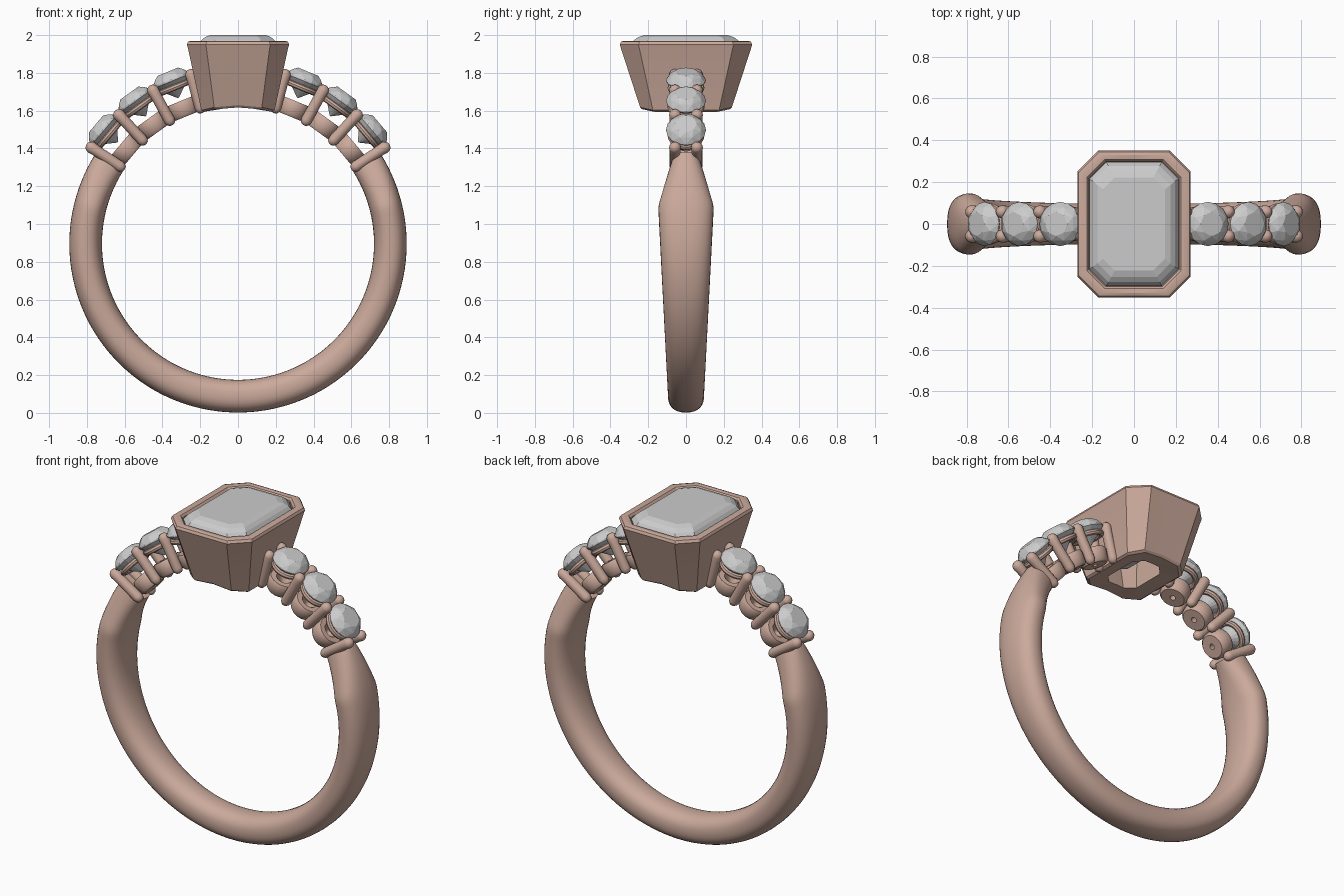
import bpy, bmesh
from math import sin, cos, pi, radians, sqrt, copysign
from mathutils import Matrix, Vector

if "Cube" in bpy.data.objects:
    bpy.data.objects.remove(bpy.data.objects["Cube"])

CZ, R_IN, R_OUT = 0.895, 0.72, 0.893     # ring centre height and radii

gold = bpy.data.materials.new("rose_metal")
gold.diffuse_color = (0.60, 0.40, 0.33, 1)
gold.use_nodes = True
gold.node_tree.nodes["Principled BSDF"].inputs["Base Color"].default_value = gold.diffuse_color


def finish(name, bm, mat=None, smooth=None):
    bmesh.ops.recalc_face_normals(bm, faces=bm.faces)
    me = bpy.data.meshes.new(name)
    bm.to_mesh(me)
    bm.free()
    if smooth:
        me.shade_smooth()
        me.set_sharp_from_angle(angle=radians(smooth))
    if mat:
        me.materials.append(mat)
    ob = bpy.data.objects.new(name, me)
    bpy.context.collection.objects.link(ob)
    return ob


def loft(bm, rings, loop=False):
    """Skin a list of rings; loop joins last to first, otherwise ends are capped."""
    vs = [[bm.verts.new(p) for p in r] for r in rings]
    n = len(vs[0])
    pairs = list(zip(vs, vs[1:])) + ([(vs[-1], vs[0])] if loop else [])
    for a, b in pairs:
        for i in range(n):
            j = (i + 1) % n
            bm.faces.new((a[i], a[j], b[j], b[i]))
    if not loop:
        bm.faces.new(vs[0])
        bm.faces.new(vs[-1])


def revolve(bm, profile, m, n=24, loop=False):
    loft(bm, [[m @ Vector((r * cos(2 * pi * k / n), r * sin(2 * pi * k / n), z))
               for k in range(n)] for r, z in profile], loop)


def radial(deg):
    """Frame at the ring centre whose z axis points outward at the given angle."""
    return Matrix.Translation((0, 0, CZ)) @ Matrix.Rotation(pi / 2 - radians(deg), 4, 'Y')


def octagon(hx, hy, c, z):
    q = [(hx, hy - c), (hx - c, hy), (0, hy), (c - hx, hy), (-hx, hy - c),
         (-hx, c - hy), (c - hx, -hy), (0, -hy), (hx - c, -hy), (hx, c - hy)]
    return [Vector((x, y, z)) for x, y in q]


# Shank: rounded section swept round the finger, widening upward then pinched at the ends
def half_width(deg):
    if deg <= 14:
        return 0.093 + 0.055 * (CZ + 0.85 * sin(radians(deg))) / 1.12
    return 0.148 - 0.076 * (deg - 14) / 19


bm = bmesh.new()
rings = []
steps = 124
mid, half = (R_IN + R_OUT) / 2, (R_OUT - R_IN) / 2
for s in range(steps + 1):
    a = 33 - 246 * s / steps
    w = half_width(a if a > -90 else -180 - a)
    ring = []
    for k in range(32):
        c, d = cos(2 * pi * k / 32), sin(2 * pi * k / 32)
        r = mid + half * copysign(abs(c) ** 0.85, c)
        y = w * copysign(abs(d) ** 0.85, d)
        ring.append((r * cos(radians(a)), y, CZ + r * sin(radians(a))))
    rings.append(ring)
loft(bm, rings)
finish("shank", bm, gold, 40)

# Shoulders: prongs, seats and round stones, same on both sides
for side in ("right", "left"):
    flip = (lambda a: a) if side == "right" else (lambda a: 180 - a)

    bm = bmesh.new()
    pr = 0.029
    tip = [(pr * 1.08 * cos(t), 0.928 + pr * 1.08 * sin(t))
           for t in [radians(d) for d in (0, 22, 45, 67, 86)]]
    for a in (33.3, 47.3, 61, 74.5):
        for y in (-0.058, 0.058):
            m = Matrix.Translation((0, y, 0)) @ radial(flip(a))
            revolve(bm, [(0.004, 0.718), (0.017, 0.722), (0.026, 0.735), (pr, 0.75),
                         (pr, 0.90)] + tip, m, 16)
    finish(side + "_prongs", bm, gold, 50)

    cups, stones = bmesh.new(), bmesh.new()
    for a in (40.2, 54.2, 67.8):
        m = radial(flip(a))
        # lower collar with a small drilled hole
        revolve(cups, [(0.016, 0.728), (0.066, 0.728), (0.078, 0.742), (0.084, 0.80),
                       (0.076, 0.815), (0.045, 0.815), (0.016, 0.775)], m, 24, True)
        # upper ring under the girdle
        revolve(cups, [(0.082 + 0.016 * cos(t * pi / 4), 0.893 + 0.016 * sin(t * pi / 4))
                       for t in range(8)], m, 28, True)
        # round brilliant as a convex hull
        pts = []
        for r, z, n, off in ((0.058, 0.984, 8, 0), (0.086, 0.967, 8, 0.5),
                             (0.105, 0.938, 16, 0), (0.105, 0.930, 16, 0),
                             (0.052, 0.880, 8, 0.5), (0.004, 0.835, 4, 0)):
            pts += [stones.verts.new(m @ Vector((r * cos(2 * pi * (k + off) / n),
                                                 r * sin(2 * pi * (k + off) / n), z)))
                    for k in range(n)]
        bmesh.ops.convex_hull(stones, input=pts)
    finish(side + "_seats", cups, gold, 40)
    finish(side + "_stones", stones)

# Centre bezel: tapered cut-corner box, hollow, with its base following the finger hole
bm = bmesh.new()
rings = [octagon(0.10, 0.15, 0.05, 1.60), octagon(0.18, 0.232, 0.065, 1.59),
         octagon(0.194, 0.243, 0.068, 1.61),
         octagon(0.266, 0.346, 0.098, 1.935), octagon(0.271, 0.351, 0.10, 1.95),
         octagon(0.264, 0.344, 0.098, 1.965), octagon(0.25, 0.33, 0.093, 1.97),
         octagon(0.225, 0.307, 0.083, 1.967), octagon(0.216, 0.298, 0.08, 1.955),
         octagon(0.216, 0.298, 0.08, 1.925), octagon(0.19, 0.27, 0.07, 1.90)]
for r, lift in ((rings[0], 0), (rings[1], 0), (rings[2], 0.012)):
    for p in r:
        p.z = CZ + sqrt(0.722 ** 2 - p.x ** 2) + lift
loft(bm, rings, True)
finish("centre_bezel", bm, gold, 25)

# Centre stone: step cut
bm = bmesh.new()
loft(bm, [octagon(0.03, 0.11, 0.02, 1.70), octagon(0.12, 0.20, 0.05, 1.80),
          octagon(0.213, 0.295, 0.08, 1.925), octagon(0.213, 0.295, 0.08, 1.945),
          octagon(0.195, 0.277, 0.073, 1.972), octagon(0.175, 0.253, 0.066, 1.989),
          octagon(0.148, 0.222, 0.056, 2.0)])
finish("centre_stone", bm)
